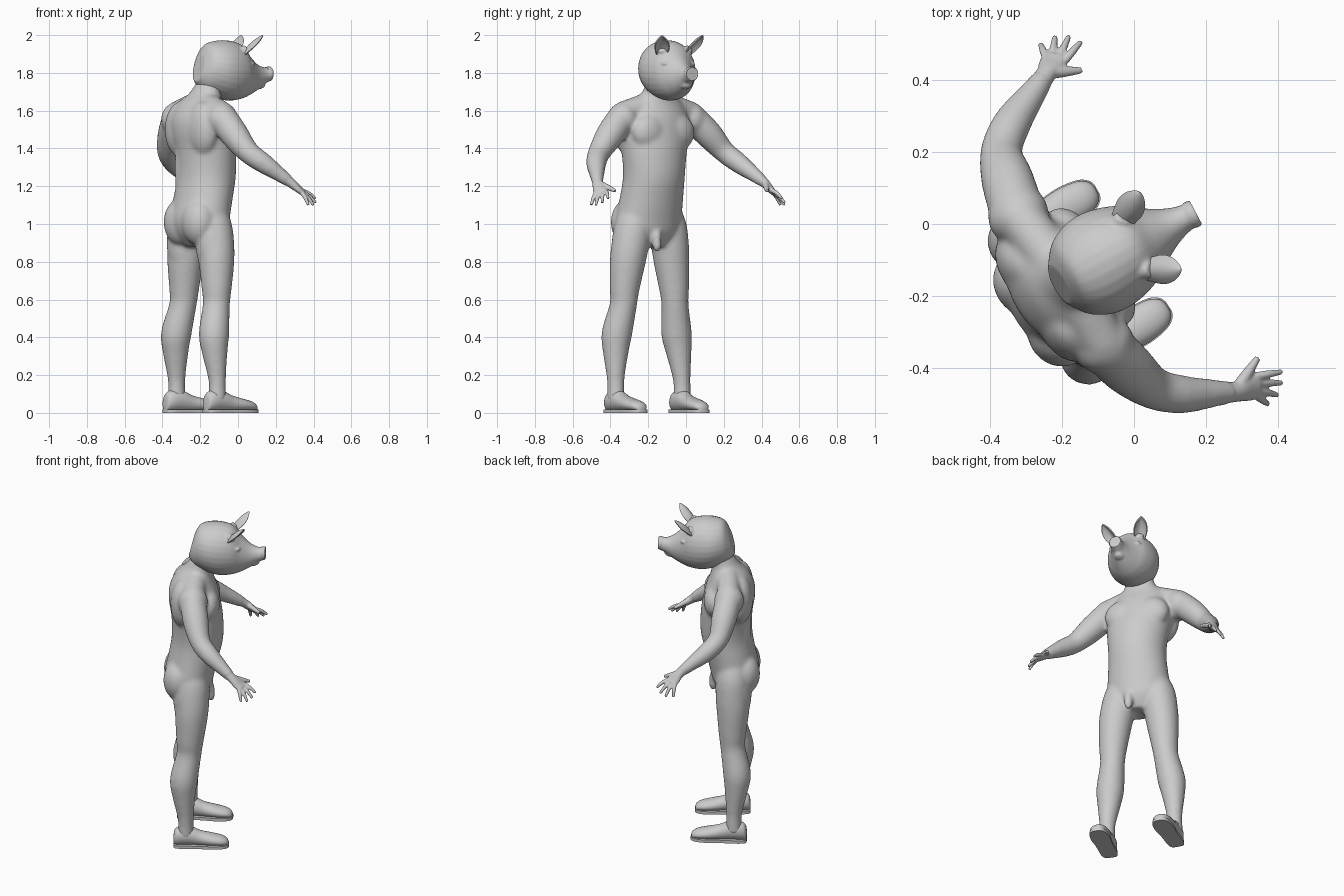
import bpy, bmesh, math
from mathutils import Vector, Matrix

if "Cube" in bpy.data.objects:
    bpy.data.objects.remove(bpy.data.objects["Cube"])

grey = bpy.data.materials.new("plain_grey")
grey.diffuse_color = (0.6, 0.6, 0.6, 1)
grey.use_nodes = True
grey.node_tree.nodes["Principled BSDF"].inputs["Base Color"].default_value = grey.diffuse_color
FWD, LEFT = Vector((0.829, 0.559, 0)), Vector((-0.559, 0.829, 0))
UP = Vector((0, 0, 1))


def smooth_rows(rows, steps=4):
    """Catmull-Rom interpolation through rows of numbers."""
    rows = [Vector(r) for r in rows]
    out = []
    for i in range(len(rows) - 1):
        p0, p1, p2, p3 = rows[max(i - 1, 0)], rows[i], rows[i + 1], rows[min(i + 2, len(rows) - 1)]
        for k in range(steps):
            t = k / steps
            out.append(0.5 * (2 * p1 + (p2 - p0) * t + (2 * p0 - 5 * p1 + 4 * p2 - p3) * t * t
                              + (3 * p1 - p0 - 3 * p2 + p3) * t ** 3))
    return out + [rows[-1]]


def loft(bm, rings, n=24):
    """Closed skin through rings of (centre, axis a, axis b)."""
    loops = []
    for c, a, b in rings:
        loops.append([bm.verts.new(c + a * math.cos(2 * math.pi * i / n) + b * math.sin(2 * math.pi * i / n))
                      for i in range(n)])
    faces = [bm.faces.new((p[i], p[(i + 1) % n], q[(i + 1) % n], q[i]))
             for p, q in zip(loops, loops[1:]) for i in range(n)]
    faces += [bm.faces.new(loops[0][::-1]), bm.faces.new(loops[-1])]
    bmesh.ops.recalc_face_normals(bm, faces=faces)


def tube(bm, rows, n=20, wide=None):
    """Limb through (x, y, z, radius[, thickness ratio]); wide is the broad direction."""
    pts = smooth_rows(rows)
    rings = []
    for i, p in enumerate(pts):
        ahead, behind = pts[min(i + 1, len(pts) - 1)], pts[max(i - 1, 0)]
        t = (Vector(ahead[:3]) - Vector(behind[:3])).normalized()
        a = wide or FWD
        a = (a - t * a.dot(t)).normalized()
        flat = p[4] if len(p) > 4 else 1
        rings.append((Vector(p[:3]), a * p[3], t.cross(a) * p[3] * flat))
    loft(bm, rings, n)


def blob(bm, centre, radii, turn=34):
    """Ellipsoid with radii along forward, left and up."""
    m = (Matrix.Translation(centre) @ Matrix.Rotation(math.radians(turn), 4, 'Z')
         @ Matrix.Diagonal((*radii, 1)))
    bmesh.ops.create_uvsphere(bm, u_segments=20, v_segments=12, radius=1, matrix=m)


def finish(name, bm, voxel=0, rounds=0, angle=60):
    me = bpy.data.meshes.new(name)
    bm.to_mesh(me)
    bm.free()
    me.materials.append(grey)
    ob = bpy.data.objects.new(name, me)
    bpy.context.collection.objects.link(ob)
    bpy.ops.object.select_all(action='DESELECT')
    ob.select_set(True)
    bpy.context.view_layer.objects.active = ob
    if voxel:
        r = ob.modifiers.new("blend", 'REMESH')
        r.mode, r.voxel_size = 'VOXEL', voxel
        s = ob.modifiers.new("soften", 'SMOOTH')
        s.factor, s.iterations = 0.5, rounds
        bpy.ops.object.modifier_apply(modifier="blend")
        bpy.ops.object.modifier_apply(modifier="soften")
    bpy.ops.object.shade_smooth_by_angle(angle=math.radians(angle))
    return ob


# Torso and neck: x, y, z, half width, half depth
bm = bmesh.new()
torso = [(-.20, -.19, .88, .09, .075), (-.205, -.195, .95, .17, .125), (-.203, -.198, 1.03, .186, .145),
         (-.186, -.184, 1.13, .178, .147), (-.168, -.17, 1.25, .170, .150), (-.171, -.168, 1.38, .182, .150),
         (-.19, -.167, 1.48, .20, .15), (-.20, -.165, 1.56, .197, .14), (-.20, -.155, 1.635, .155, .108),
         (-.175, -.147, 1.69, .095, .08), (-.14, -.13, 1.75, .083, .078), (-.11, -.115, 1.80, .075, .07)]
loft(bm, [(Vector(r[:3]), LEFT * r[3], FWD * r[4]) for r in smooth_rows(torso)], 32)
chest, hips = Vector((-.19, -.165, 0)), Vector((-.205, -.20, 0))
for s in (1, -1):
    blob(bm, chest + FWD * .08 + LEFT * .085 * s + UP * 1.485, (.067, .108, .098))   # pectoral
    blob(bm, chest - FWD * .066 + LEFT * .1 * s + UP * 1.5, (.075, .112, .15))       # shoulder blade
    blob(bm, hips - FWD * .06 + LEFT * .085 * s + UP * 1.01, (.09, .098, .125))      # buttock
    blob(bm, chest - FWD * .088 + LEFT * .05 * s + UP * 1.3, (.042, .05, .24))       # lower back
groin = hips + FWD * .115 - LEFT * .028
blob(bm, groin + UP * .93, (.035, .028, .05))
blob(bm, groin + FWD * .01 + UP * .893, (.026, .026, .045))

# Legs
right_leg = [(-.155, -.255, 1.11, .075), (-.133, -.275, 1.0, .098), (-.12, -.293, .9, .1), (-.114, -.309, .8, .095),
             (-.113, -.325, .66, .080), (-.115, -.332, .57, .072), (-.127, -.366, .42, .081),
             (-.123, -.372, .32, .068), (-.11, -.372, .17, .046), (-.11, -.37, .06, .048)]
left_leg = [(-.25, -.125, 1.11, .075), (-.265, -.098, 1.0, .098), (-.272, -.085, .9, .1), (-.28, -.076, .8, .095),
            (-.285, -.063, .66, .080), (-.292, -.058, .57, .072), (-.327, -.05, .42, .081),
            (-.33, -.038, .32, .068), (-.325, -.022, .17, .046), (-.325, -.02, .06, .048)]
for leg in (right_leg, left_leg):
    tube(bm, leg, 24)
    blob(bm, Vector(leg[2][:3]) - FWD * .022, (.088, .088, .17))                     # hamstring

# Arms with rounded shoulders
right_arm = [(-.085, -.335, 1.57, .076), (-.02, -.4, 1.475, .076), (.055, -.458, 1.38, .06),
             (.135, -.475, 1.322, .054), (.22, -.472, 1.262, .040), (.275, -.469, 1.222, .031)]
left_arm = [(-.323, .025, 1.57, .076), (-.352, .12, 1.475, .074), (-.37, .2, 1.385, .059),
            (-.34, .28, 1.322, .054), (-.285, .36, 1.262, .040), (-.25, .41, 1.222, .031)]
for arm in (right_arm, left_arm):
    tube(bm, arm)
    shoulder = Vector(arm[0][:3])
    blob(bm, shoulder + UP * -.015, (.088, .08, .09))
    tube(bm, [(-.19, -.152, 1.645, .07), (*(shoulder + UP * .012), .067)])
finish("body", bm, .008, 24)


# Hands: wrist, palm, four fingers and a thumb
def hand(name, start, wrist, knuckle, across, tips, thumb):
    bm = bmesh.new()
    wrist, knuckle, across = Vector(wrist), Vector(knuckle), Vector(across).normalized()
    mid = wrist.lerp(knuckle, .6)
    tube(bm, [(*start, .034, 1), (*wrist, .0285, .9), (*mid, .037, .52), (*knuckle, .038, .42)], wide=across)
    for i, tip in enumerate(tips):
        root = knuckle + across * (.028 - .0185 * i) - (knuckle - wrist) * .1
        bend = root.lerp(Vector(tip), .5) + UP * .006
        tube(bm, [(*root, .012), (*bend, .011), (*tip, .0075)], 10)
    root = wrist.lerp(knuckle, .2) + across * .012
    tube(bm, [(*root, .019), (*root.lerp(Vector(thumb), .55), .0145), (*thumb, .009)], 10)
    finish(name, bm, .0045, 2)


hand("right_hand", (.235, -.471, 1.251), (.28, -.468, 1.218), (.345, -.45, 1.165), (-.1, 1, .3),
     [(.412, -.412, 1.135), (.412, -.443, 1.112), (.40, -.477, 1.10), (.373, -.502, 1.10)],
     (.345, -.373, 1.175))
hand("left_hand", (-.275, .375, 1.251), (-.247, .415, 1.218), (-.217, .465, 1.165), (1, -.2, .3),
     [(-.148, .508, 1.135), (-.182, .523, 1.112), (-.22, .522, 1.10), (-.26, .5, 1.10)],
     (-.146, .428, 1.175))


# Shoes: flat sole plus shaped upper
def shoe(name, heel, toe):
    heel, toe = Vector(heel), Vector(toe)
    d = (toe - heel).normalized()
    side, size = UP.cross(d), (toe - heel).length
    # position along the shoe, half width, top height
    rows = smooth_rows([(-.07, .018, .05), (-.04, .036, .10), (.08, .046, .12), (.28, .047, .12),
                        (.48, .048, .094), (.72, .054, .076), (.92, .047, .062), (1.02, .03, .046),
                        (1.05, .012, .03)])
    bm = bmesh.new()
    loft(bm, [(heel + d * size * t + UP * (h / 2 + .004), side * w, UP * (h / 2 - .003)) for t, w, h in rows], 20)
    finish(name + "_upper", bm)
    bm = bmesh.new()
    edge = [heel + d * size * (t * 1.01) + side * (w + .003) for t, w, h in rows]
    edge += [heel + d * size * (t * 1.01) - side * (w + .003) for t, w, h in reversed(rows)]
    face = bm.faces.new([bm.verts.new(p) for p in edge])
    top = bmesh.ops.extrude_face_region(bm, geom=[face])["geom"]
    bmesh.ops.translate(bm, vec=UP * .018, verts=[v for v in top if isinstance(v, bmesh.types.BMVert)])
    bmesh.ops.recalc_face_normals(bm, faces=bm.faces)
    finish(name + "_sole", bm, angle=40)


shoe("right_shoe", (-.155, -.398, 0), (.082, -.238, 0))
shoe("left_shoe", (-.37, -.052, 0), (-.118, .088, 0))

# Pig head: distance forward, bottom, top, half width, backward slant of the ring
HF, HL = Vector((.883, .469, 0)), Vector((-.469, .883, 0))
H = Vector((-.083, -.103, 0))


def at(f, l, z):
    return H + HF * f + HL * l + UP * z


bm = bmesh.new()
head = [(-.142, 1.755, 1.90, .06, .018), (-.105, 1.705, 1.952, .112, .012), (-.04, 1.67, 1.970, .143, 0),
        (.03, 1.653, 1.972, .143, 0), (.10, 1.66, 1.952, .121, 0), (.15, 1.678, 1.895, .088, 0),
        (.20, 1.705, 1.850, .058, 0), (.245, 1.738, 1.83, .040, 0), (.275, 1.752, 1.832, .037, 0),
        (.287, 1.758, 1.834, .036, 0)]
loft(bm, [(at(f, 0, (lo + hi) / 2), HL * w, UP * (hi - lo) / 2 + HF * k)
          for f, lo, hi, w, k in smooth_rows(head)], 28)
blob(bm, at(.205, 0, 1.735), (.05, .032, .023), 28)                      # chin
for s in (1, -1):
    blob(bm, at(.125, .08 * s, 1.85), (.028, .02, .012), 28)             # brow
    blob(bm, at(.135, .078 * s, 1.828), (.014, .014, .007), 28)          # eye
    tube(bm, [(*at(.06, .06 * s, 1.89), .035), (*at(.105, .083 * s, 1.93), .022)])  # ear root
finish("pig_head", bm, .0065, 4)

# Snout disc
bm = bmesh.new()
rows = [(.262, .036), (.273, .039), (.284, .039), (.289, .035), (.286, .027)]
loft(bm, [(at(f, 0, 1.795), HL * w, UP * w) for f, w in rows], 24)
finish("snout", bm, angle=50)

# Cupped leaf-shaped ears
for s, name in ((1, "left_ear"), (-1, "right_ear")):
    base, tip = at(.08, .07 * s, 1.895), at(.178, .122 * s, 1.999)
    along = (tip - base).normalized()
    wide = (HL * .8 - HF * .35 * s)
    wide = (wide - along * wide.dot(along)).normalized()
    face_dir = wide.cross(along)
    if face_dir.dot(HF) < 0:
        face_dir = -face_dir
    bm = bmesh.new()
    rows = smooth_rows([(0, .028), (.25, .036), (.5, .041), (.75, .033), (.93, .016), (1, .004)], 3)
    grid = [[bm.verts.new(base.lerp(tip, t) + wide * w * u + face_dir * (u * u - .6) * w * .6)
             for u in (-1, -.66, -.33, 0, .33, .66, 1)] for t, w in rows]
    for p, q in zip(grid, grid[1:]):
        for i in range(6):
            bm.faces.new((p[i], p[i + 1], q[i + 1], q[i]))
    bmesh.ops.recalc_face_normals(bm, faces=bm.faces)
    bmesh.ops.solidify(bm, geom=bm.faces[:], thickness=.007)
    bmesh.ops.recalc_face_normals(bm, faces=bm.faces)
    finish(name, bm)
